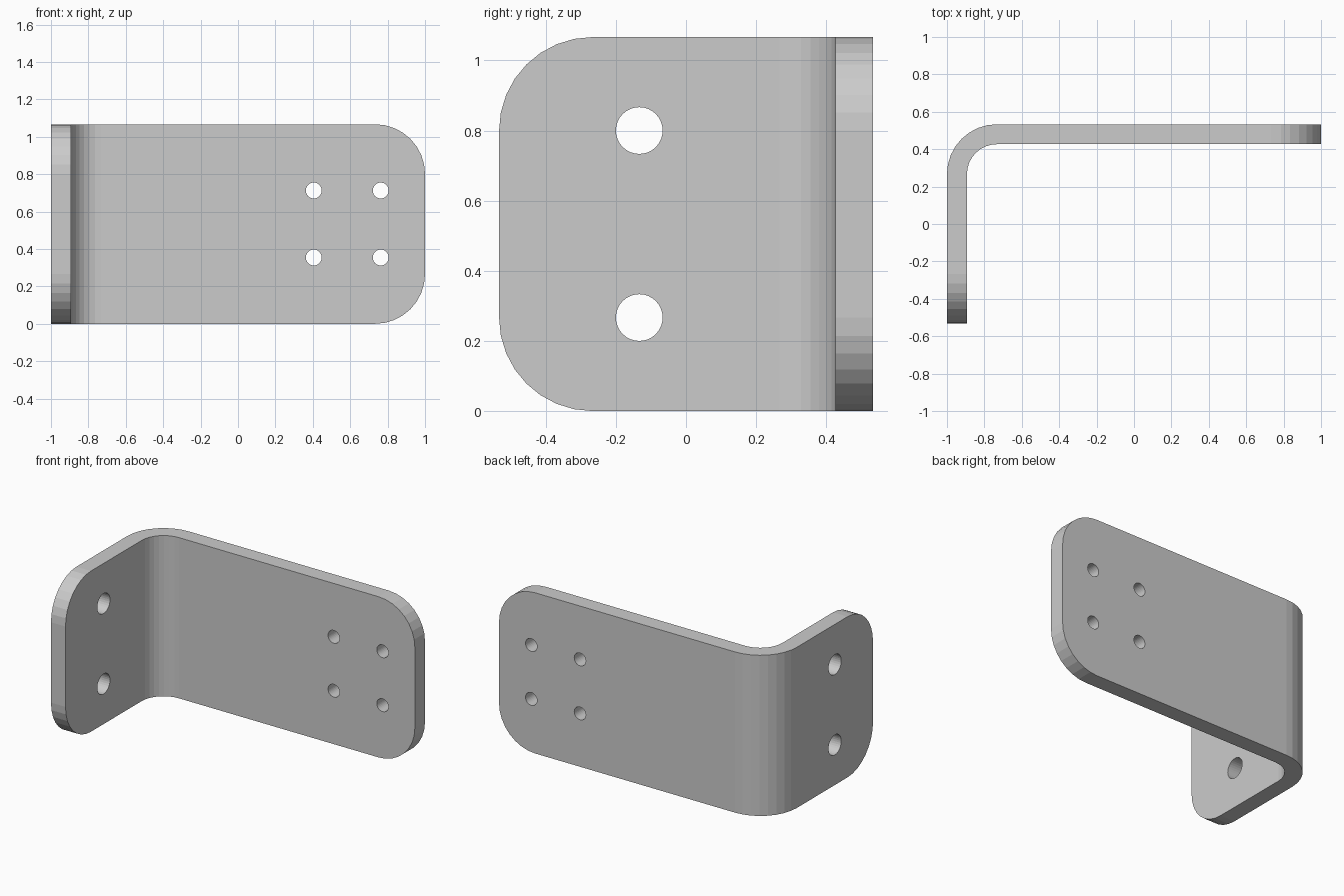
import bpy, bmesh
from math import sin, cos, pi, radians

if "Cube" in bpy.data.objects:
    bpy.data.objects.remove(bpy.data.objects["Cube"])

H, D, T = 1.0667, 0.5333, 0.1067      # height, half depth, sheet thickness
R = 0.2667                            # bend and corner radius
CX, CY = -1 + R, D - R                # bend centre


def arc(r, a0, a1, n=8):
    return [(CX + r * cos(radians(a0 + (a1 - a0) * i / n)),
             CY + r * sin(radians(a0 + (a1 - a0) * i / n))) for i in range(n + 1)]


# Bent plate: L-shaped profile extruded upwards
profile = ([(-1 + T, -D)] + arc(R - T, 180, 90) + [(1, D - T), (1, D)]
           + arc(R, 90, 180) + [(-1, -D)])
bm = bmesh.new()
base = bm.faces.new([bm.verts.new((x, y, 0)) for x, y in profile])
ext = bmesh.ops.extrude_face_region(bm, geom=[base])
bmesh.ops.translate(bm, vec=(0, 0, H),
                    verts=[v for v in ext["geom"] if isinstance(v, bmesh.types.BMVert)])
bmesh.ops.recalc_face_normals(bm, faces=bm.faces)

# Rounded outer corners at the two free ends
ends = [e for e in bm.edges
        if abs(e.verts[0].co.z - e.verts[1].co.z) < 1e-4
        and (all(v.co.x > 0.999 for v in e.verts) or all(v.co.y < -D + 0.001 for v in e.verts))]
bmesh.ops.bevel(bm, geom=ends, offset=R, offset_type='OFFSET', segments=8,
                profile=0.5, affect='EDGES')
mesh = bpy.data.meshes.new("bracket_plate")
bm.to_mesh(mesh)
bm.free()
plate = bpy.data.objects.new("bracket_plate", mesh)
bpy.context.collection.objects.link(plate)


# Bolt holes
def drill(name, loc, rot, r):
    bpy.ops.mesh.primitive_cylinder_add(vertices=32, radius=r, depth=0.4,
                                        location=loc, rotation=rot)
    cutter = bpy.context.object
    cutter.name = name
    mod = plate.modifiers.new(name, 'BOOLEAN')
    mod.operation, mod.solver, mod.object = 'DIFFERENCE', 'EXACT', cutter
    bpy.context.view_layer.objects.active = plate
    bpy.ops.object.modifier_apply(modifier=name)
    bpy.data.objects.remove(cutter)


for s in (-1, 1):
    drill("large_hole", (-1 + T / 2, -0.1333, H / 2 + s * 0.2667), (0, pi / 2, 0), 0.0667)
    for t in (-1, 1):
        drill("small_hole", (0.584 + t * 0.179, D - T / 2, H / 2 + s * 0.179),
              (pi / 2, 0, 0), 0.0425)
